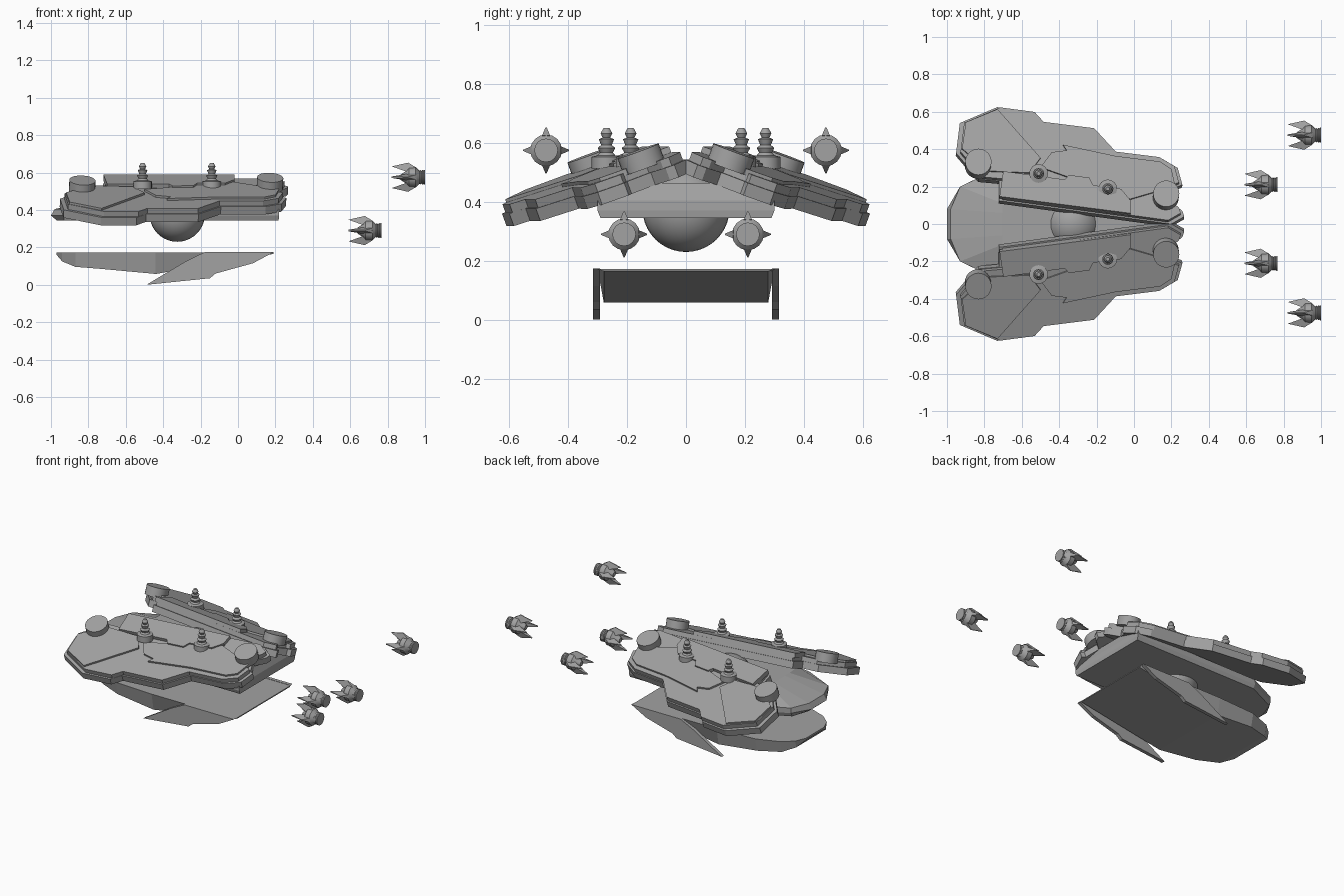
import bpy, bmesh
from math import sin, cos, pi
from mathutils import Vector, Matrix

cube = bpy.data.objects.get("Cube")
if cube:
    bpy.data.objects.remove(cube)

grey = bpy.data.materials.new("hull grey")
grey.use_nodes = True
GREY = (0.36, 0.36, 0.36, 1)
grey.diffuse_color = GREY
grey.node_tree.nodes["Principled BSDF"].inputs["Base Color"].default_value = GREY


def finish(name, bm, mirror=False, smooth=False):
    """Turn a bmesh into a named object, optionally mirrored across y."""
    bmesh.ops.recalc_face_normals(bm, faces=bm.faces)
    mesh = bpy.data.meshes.new(name)
    bm.to_mesh(mesh)
    bm.free()
    mesh.materials.append(grey)
    obj = bpy.data.objects.new(name, mesh)
    bpy.context.collection.objects.link(obj)
    if mirror:
        mod = obj.modifiers.new("mirror", "MIRROR")
        mod.use_axis = (False, True, False)
        mod.use_mirror_merge = False
    if smooth:
        bpy.ops.object.select_all(action="DESELECT")
        obj.select_set(True)
        bpy.context.view_layer.objects.active = obj
        bpy.ops.object.shade_smooth_by_angle()
    return obj


def loft(bm, rings):
    """Skin equal-length rings of points and cap both ends."""
    rows = [[bm.verts.new(p) for p in ring] for ring in rings]
    n = len(rows[0])
    for a, b in zip(rows, rows[1:]):
        for i in range(n):
            j = (i + 1) % n
            bm.faces.new((a[i], a[j], b[j], b[i]))
    bm.faces.new(rows[0])
    bm.faces.new(rows[-1])


def lathe(bm, profile, origin, along_x=False, sides=16):
    """Revolve (height, radius) pairs around a vertical or x axis."""
    rings = []
    for h, r in profile:
        ring = []
        for i in range(sides):
            a = 2 * pi * i / sides
            u, v = r * cos(a), r * sin(a)
            ring.append(Vector(origin) + Vector((h, u, v) if along_x else (u, v, h)))
        rings.append(ring)
    loft(bm, rings)


# Wings lie on a yawed plane that falls away outward
YAW, FALL, CREST = 0.13, 0.364, 0.585
normal = Vector((FALL * YAW, FALL, 1)).normalized()


def on_wing(x, y, lift=0):
    return Vector((x, y, CREST - FALL * (y + YAW * x))) + normal * lift


def wing_plate(name, outline, top, bottom, smooth=False):
    bm = bmesh.new()
    loft(bm, [[on_wing(x, y, h) for x, y in outline] for h in (bottom, top)])
    return finish(name, bm, True, smooth)


def inset(outline, k, cx, cy):
    return [(cx + (x - cx) * k, cy + (y - cy) * k) for x, y in outline]


wing = [(-.95, .39), (-.93, .55), (-.73, .635), (-.54, .61), (-.49, .555),
        (-.21, .52), (-.09, .39), (.15, .36), (.235, .31), (.26, .22),
        (.235, .21), (.2, .13), (.26, .08), (.27, .05), (.2, .01),
        (-.72, .135), (-.72, .24), (-.83, .25)]
wing_plate("wing_lower_layer", wing, -.03, -.075)
wing_plate("wing_upper_layer", inset(wing, .965, -.3, .3), 0, -.032)

# Raised panels on the wings
wing_plate("wing_front_panel", [(-.92, .4), (-.9, .54), (-.73, .61), (-.5, .35),
                                (-.56, .27), (-.78, .28)], .012, -.01)
wing_plate("wing_rear_panel", [(-.5, .3), (-.44, .38), (-.36, .39), (-.38, .42),
                               (-.1, .36), (.14, .33), (.2, .29), (.22, .2),
                               (-.02, .13)], .012, -.01)
wing_plate("wing_crest", [(-.72, .14), (-.02, .05), (-.02, .12), (-.07, .18),
                          (-.22, .2), (-.24, .24), (-.35, .255), (-.37, .23),
                          (-.7, .275)], .022, -.01)

# Round hubs at both ends of each wing
for label, cx, cy in (("front", -.834, .315), ("rear", .17, .145)):
    circle = [(cx + .07 * cos(i * pi / 12), cy + .07 * sin(i * pi / 12)) for i in range(24)]
    wing_plate(f"wing_{label}_hub", circle, .052, -.01, True)

# Tiered antennas
tiers = [(-.02, .05), (.02, .05), (.025, .03), (.035, .022), (.05, .03),
         (.06, .018), (.08, .026), (.085, .013), (.1, .02), (.118, .01)]
bm = bmesh.new()
for x, y in ((-.51, .27), (-.14, .188)):
    lathe(bm, tiers, (x, y, .533))
finish("antennas", bm, True, True)

# Central hull with chamfered rim
rim = [(.22, .3), (-.72, .3), (-.93, .2), (-1, .08)]


def hull_ring(z, dx, dy):
    half = [(max(x, -1 + dx) if x < 0 else x - dx * .1, max(y - dy, .06)) for x, y in rim]
    half = [(x + (dx if -.9 < x < -.7 else 0) * .1, y) for x, y in half]
    return [(x, y, z) for x, y in half] + [(x, -y, z) for x, y in reversed(half)]


bm = bmesh.new()
loft(bm, [hull_ring(.345, .03, .01), hull_ring(.37, 0, 0), hull_ring(.405, .02, 0),
          hull_ring(.465, .27, .09)])
finish("central_hull", bm)

# Core sphere
bm = bmesh.new()
bmesh.ops.create_uvsphere(bm, u_segments=32, v_segments=20, radius=.148,
                          matrix=Matrix.Translation((-.325, 0, .378)))
finish("core_sphere", bm, smooth=True)

# Lower keel: stations of x, half width, underside height
stations = [(-.97, .1, .16), (-.94, .17, .125), (-.87, .23, .096),
            (-.72, .285, .084), (-.44, .3, .058), (.19, .3, .165)]
bm = bmesh.new()
loft(bm, [[(x, w, .172), (x, -w, .172), (x, -w * .93, z), (x, w * .93, z)]
          for x, w, z in stations])
finish("lower_keel", bm)

# Side fins of the keel
fin = [(-.49, 0), (-.15, .035), (-.12, .06), (.08, .115), (.19, .174),
       (-.18, .174), (-.28, .125)]
bm = bmesh.new()
loft(bm, [[(x, y, z) for x, z in fin] for y in (.292, .316)])
finish("keel_fins", bm, True)

# Four detached thrusters, each with four forward blades
body = [(-.13, .015), (-.1, .035), (-.085, .052), (-.05, .054), (-.03, .034),
        (-.026, .04), (-.02, .034), (-.014, .04), (-.009, .036), (-.005, .04), (0, .04)]
blade = [(-.178, .058), (-.09, .078), (-.045, .05), (-.1, .03)]
for label, place in (("outer", (1, .475, .575)), ("inner", (.768, .21, .29))):
    bm = bmesh.new()
    lathe(bm, body, place, True)
    finish(f"{label}_thrusters", bm, True, True)
    bm = bmesh.new()
    for k in range(4):
        turn = Matrix.Rotation(k * pi / 2, 3, "X")
        rings = [[Vector(place) + turn @ Vector((x, side * w, r))
                  for (x, r), w in zip(blade, (.004, .002, .014, .017))]
                 for side in (-1, 1)]
        loft(bm, rings)
    finish(f"{label}_thruster_blades", bm, True)
